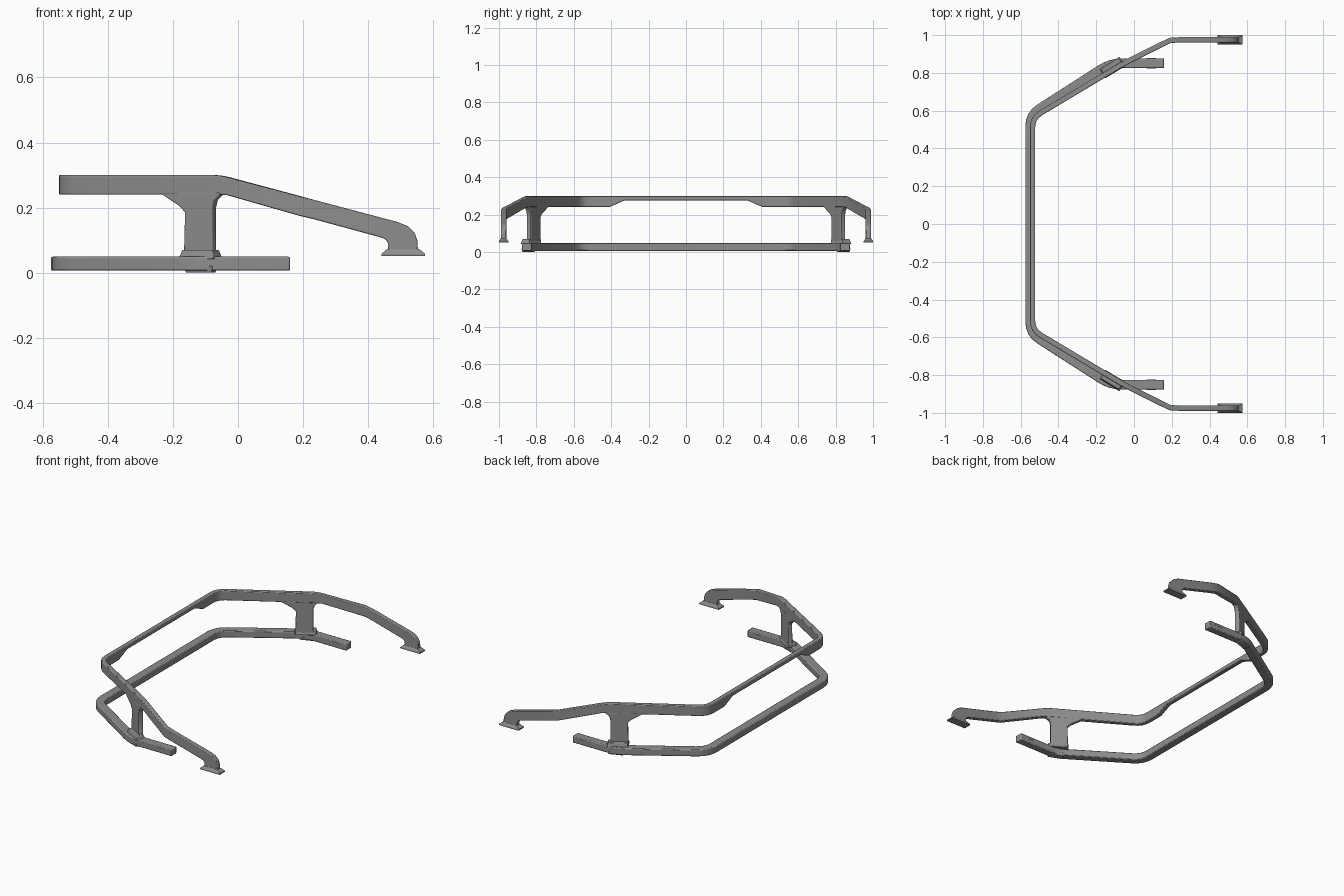
import bpy, bmesh
from mathutils import Vector

if "Cube" in bpy.data.objects:
    bpy.data.objects.remove(bpy.data.objects["Cube"])

# Dark grey painted metal
metal = bpy.data.materials.new("dark_metal")
metal.diffuse_color = (0.27, 0.27, 0.27, 1)
metal.use_nodes = True
metal.node_tree.nodes["Principled BSDF"].inputs["Base Color"].default_value = metal.diffuse_color


def finish(bm, name, bevel=0.004):
    """Turn a half-model bmesh into a mirrored, bevelled object."""
    bmesh.ops.recalc_face_normals(bm, faces=bm.faces)
    me = bpy.data.meshes.new(name)
    bm.to_mesh(me)
    bm.free()
    me.materials.append(metal)
    ob = bpy.data.objects.new(name, me)
    bpy.context.collection.objects.link(ob)
    m = ob.modifiers.new("mirror", "MIRROR")
    m.use_axis = (False, True, False)
    m.merge_threshold = 0.0005
    if bevel:
        b = ob.modifiers.new("bevel", "BEVEL")
        b.width, b.segments = bevel, 2
        b.limit_method, b.angle_limit = "ANGLE", 0.7
    bpy.ops.object.select_all(action="DESELECT")
    ob.select_set(True)
    bpy.context.view_layer.objects.active = ob
    bpy.ops.object.shade_smooth_by_angle(angle=0.8)
    return ob


def fillet(points, radii, steps=4):
    """Round chosen corners of a station list (x, y, top, bottom)."""
    pts = [Vector(p) for p in points]
    out = []
    for i, p in enumerate(pts):
        r = radii.get(i)
        if not r:
            out.append(p)
            continue
        a = p + (pts[i - 1] - p).normalized() * r
        c = p + (pts[i + 1] - p).normalized() * r
        for k in range(steps + 1):
            t = k / steps
            out.append(a * (1 - t) ** 2 + p * 2 * t * (1 - t) + c * t * t)
    return out


def sweep(stations, width):
    """Rectangular bar through (outer point, inner point) stations, mitred in plan."""
    bm = bmesh.new()
    n = len(stations)
    dirs = []
    for i in range(n - 1):
        d = (stations[i + 1][0] - stations[i][0]).xy
        dirs.append(d.normalized() if d.length > 1e-5 else dirs[-1])
    rings = []
    for i, (o, q) in enumerate(stations):
        d0, d1 = dirs[max(i - 1, 0)], dirs[min(i, n - 2)]
        t = (d0 + d1).normalized()
        side = Vector((-t.y, t.x, 0)) * (width / 2 / max(t.dot(d0), 0.5))
        rings.append([bm.verts.new(v) for v in (o + side, o - side, q - side, q + side)])
    for a, b in zip(rings, rings[1:]):
        for k in range(4):
            bm.faces.new((a[k], a[(k + 1) % 4], b[(k + 1) % 4], b[k]))
    bm.faces.new(rings[-1])
    return bm


def upright(p):
    return Vector((p[0], p[1], p[2])), Vector((p[0], p[1], p[3]))


def frustum(bm, center, z0, size0, z1, size1, along=Vector((1, 0, 0))):
    """Tapered block turned to the given plan direction."""
    side = Vector((-along.y, along.x, 0))
    rows = []
    for z, (l, w) in ((z0, size0), (z1, size1)):
        c = Vector((center[0], center[1], z))
        rows.append([bm.verts.new(c + along * l / 2 * a + side * w / 2 * b)
                     for a, b in ((-1, -1), (1, -1), (1, 1), (-1, 1))])
    lo, hi = rows
    bm.faces.new(lo)
    bm.faces.new(hi)
    for k in range(4):
        bm.faces.new((lo[k], lo[(k + 1) % 4], hi[(k + 1) % 4], hi[k]))


# Lower rail: wide bar around the back, ending in short straight arms
T, B = 0.049, 0.006
path = fillet([(-0.55, 0, T, B), (-0.55, 0.578, T, B), (-0.125, 0.851, T, B),
               (0.16, 0.851, T, B)], {1: 0.06, 2: 0.06})
finish(sweep([upright(p) for p in path], 0.05), "lower_rail", 0.005)

# Small raised slot frame near the end of each lower arm
bm = bmesh.new()
frustum(bm, (0.092, 0.851), 0.031, (0.05, 0.053), 0.041, (0.05, 0.053))
finish(bm, "arm_slot", 0)

# Upper rail: thin across the back, deep along the sides, sloping arms that hook down
T, B = 0.30, 0.24
path = fillet([(-0.537, 0, T, 0.275), (-0.537, 0.33, T, 0.275), (-0.537, 0.41, T, B),
               (-0.537, 0.562, T, B), (-0.055, 0.85, T, B), (0.19, 0.972, 0.235, 0.175)],
              {3: 0.05, 4: 0.03})
stations = [upright(p) for p in path]
hook = [(0.24, 0.222, 0.238, 0.163), (0.49, 0.156, 0.44, 0.108), (0.522, 0.143, 0.453, 0.102),
        (0.543, 0.122, 0.460, 0.093), (0.552, 0.098, 0.462, 0.083), (0.553, 0.066, 0.461, 0.066)]
stations += [(Vector((a, 0.975, b)), Vector((c, 0.975, d))) for a, b, c, d in hook]
finish(sweep(stations, 0.028), "upper_rail", 0.004)

# Feet under the hooked arm ends
bm = bmesh.new()
frustum(bm, (0.508, 0.975), 0.051, (0.134, 0.05), 0.058, (0.134, 0.05))
frustum(bm, (0.508, 0.975), 0.058, (0.134, 0.05), 0.073, (0.098, 0.03))
finish(bm, "arm_feet", 0)

# Posts: flared plates in line with the upper side rails
u = Vector((0.854, 0.521, 0)).normalized()
side = Vector((-u.y, u.x, 0))
outline = [(-0.165, 0.055), (-0.16, 0.07), (-0.157, 0.185), (-0.175, 0.205), (-0.235, 0.245),
           (-0.045, 0.245), (-0.068, 0.222), (-0.073, 0.2), (-0.073, 0.07), (-0.066, 0.055)]
bm = bmesh.new()
origin = Vector((-0.115, 0.815, 0))
plate = [bm.verts.new(origin + u * ((x + 0.115) / u.x) + side * -0.014 + Vector((0, 0, z)))
         for x, z in outline]
face = bm.faces.new(plate)
ext = bmesh.ops.extrude_face_region(bm, geom=[face])
bmesh.ops.translate(bm, vec=side * 0.028,
                    verts=[g for g in ext["geom"] if isinstance(g, bmesh.types.BMVert)])
finish(bm, "posts", 0.004)

# Saddles seating the posts on the lower rail
bm = bmesh.new()
frustum(bm, (-0.115, 0.828), 0.042, (0.125, 0.06), 0.07, (0.108, 0.042), u)
frustum(bm, (-0.115, 0.842), 0.0, (0.085, 0.04), 0.02, (0.095, 0.046),
        Vector((0.93, 0.36, 0)).normalized())
finish(bm, "post_saddles", 0.003)
